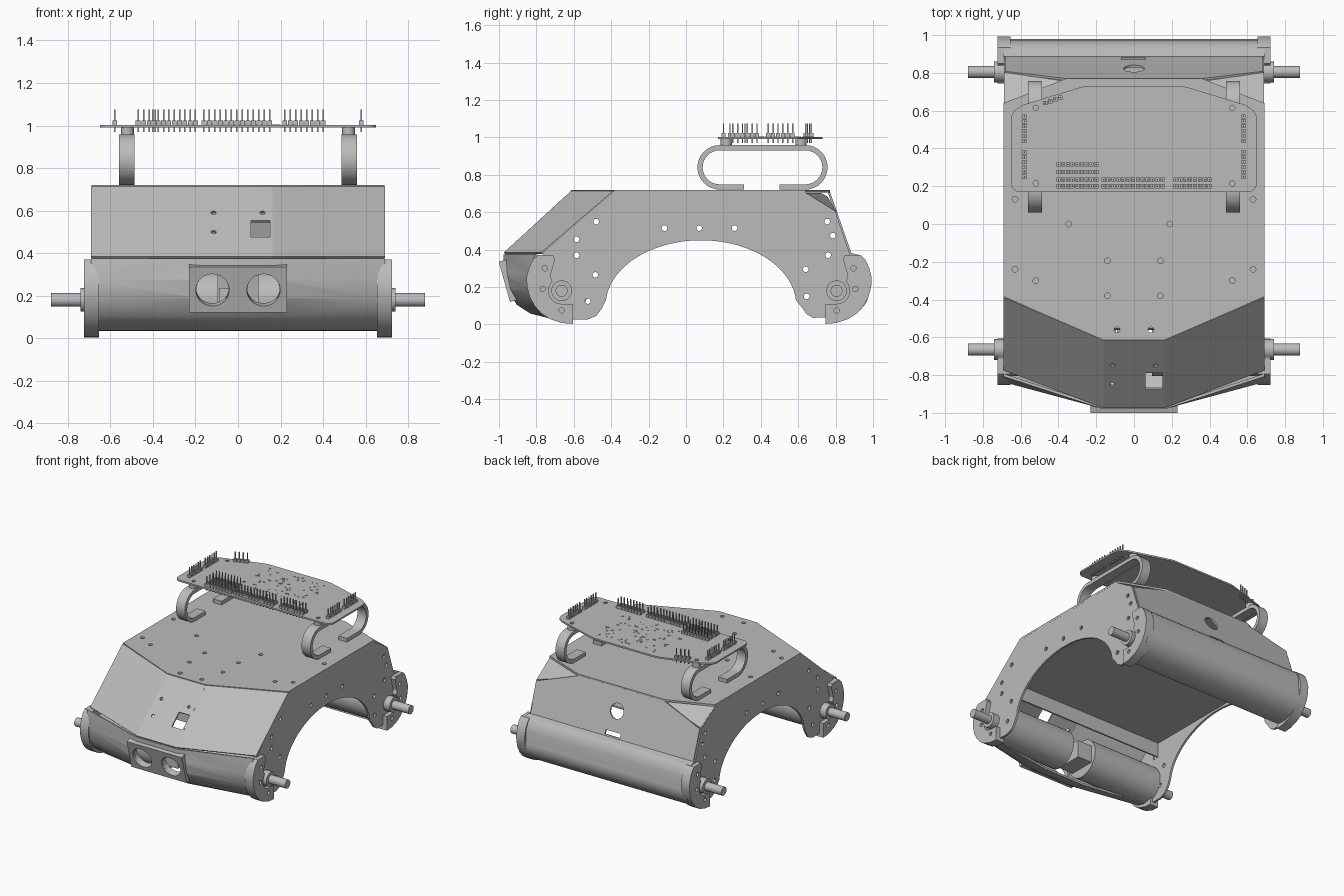
import bpy, bmesh, math, random
from mathutils import Matrix, Vector

cube = bpy.data.objects.get("Cube")
if cube:
    bpy.data.objects.remove(cube, do_unlink=True)

grey = bpy.data.materials.new("plain_grey")
grey.use_nodes = True
grey.diffuse_color = (0.5, 0.5, 0.5, 1)
for node in grey.node_tree.nodes:
    if node.type == 'BSDF_PRINCIPLED':
        node.inputs["Base Color"].default_value = (0.5, 0.5, 0.5, 1)
parts = []


def add(name, mesh, matrix=Matrix()):
    ob = bpy.data.objects.new(name, mesh)
    ob.matrix_world = matrix
    mesh.materials.clear()
    mesh.materials.append(grey)
    bpy.context.scene.collection.objects.link(ob)
    parts.append(ob)
    return ob


def bake(ob):
    bpy.context.view_layer.update()
    dg = bpy.context.evaluated_depsgraph_get()
    return bpy.data.meshes.new_from_object(ob.evaluated_get(dg))


def apply_modifiers(ob):
    mesh = bake(ob)
    ob.modifiers.clear()
    ob.data = mesh


def frame(origin, u, v):
    u, v = Vector(u).normalized(), Vector(v).normalized()
    m = Matrix((u, v, u.cross(v))).transposed().to_4x4()
    m.translation = Vector(origin)
    return m


def arc(cx, cy, rx, a0, a1, n=16, ry=None):
    ry = ry or rx
    return [(cx + rx * math.cos(math.radians(a0 + (a1 - a0) * i / n)),
             cy + ry * math.sin(math.radians(a0 + (a1 - a0) * i / n))) for i in range(n + 1)]


def circle(cx, cy, r, n=20):
    return arc(cx, cy, r, 0, 360, n)[:-1]


def rect(x0, x1, y0, y1):
    return [(x0, y0), (x1, y0), (x1, y1), (x0, y1)]


def plate(name, outline, holes, thick, matrix):
    """Flat sheet with cut-outs, made from a filled curve."""
    cu = bpy.data.curves.new(name, 'CURVE')
    cu.dimensions, cu.fill_mode, cu.extrude = '2D', 'BOTH', thick / 2
    for loop in [outline] + holes:
        sp = cu.splines.new('POLY')
        sp.points.add(len(loop) - 1)
        for p, (x, y) in zip(sp.points, loop):
            p.co = (x, y, 0, 1)
        sp.use_cyclic_u = True
    tmp = bpy.data.objects.new(name + "_curve", cu)
    bpy.context.scene.collection.objects.link(tmp)
    mesh = bake(tmp)
    bpy.data.objects.remove(tmp, do_unlink=True)
    return add(name, mesh, matrix)


def sheet(name, rows, thick):
    """Loft through rows of points, given thickness."""
    bm = bmesh.new()
    grid = [[bm.verts.new(p) for p in row] for row in rows]
    for a, b in zip(grid, grid[1:]):
        for i in range(len(a) - 1):
            bm.faces.new((a[i], a[i + 1], b[i + 1], b[i]))
    bmesh.ops.recalc_face_normals(bm, faces=bm.faces)
    mesh = bpy.data.meshes.new(name)
    bm.to_mesh(mesh)
    bm.free()
    ob = add(name, mesh)
    mod = ob.modifiers.new("thickness", 'SOLIDIFY')
    mod.thickness, mod.offset = thick, 0
    apply_modifiers(ob)
    return ob


def profile(name, pts, x0, x1, thick):
    sheet(name, [[(x, y, z) for y, z in pts] for x in (x0, x1)], thick)


def boxes(name, items):
    bm = bmesh.new()
    for loc, size in items:
        bmesh.ops.create_cube(bm, size=1, matrix=Matrix.Translation(loc) @ Matrix.Diagonal((*size, 1)))
    mesh = bpy.data.meshes.new(name)
    bm.to_mesh(mesh)
    bm.free()
    add(name, mesh)


def rod(name, loc, r, length, axis='X'):
    bm = bmesh.new()
    bmesh.ops.create_cone(bm, cap_ends=True, segments=32, radius1=r, radius2=r, depth=length)
    mesh = bpy.data.meshes.new(name)
    bm.to_mesh(mesh)
    bm.free()
    turn = {'X': Matrix.Rotation(math.pi / 2, 4, 'Y'), 'Y': Matrix.Rotation(math.pi / 2, 4, 'X'), 'Z': Matrix()}
    return add(name, mesh, Matrix.Translation(loc) @ turn[axis])


def mirrored(half):
    return half + [(-x, y) for x, y in reversed(half)]


AXLES = {"front": (-0.665, -1), "rear": (0.805, 1)}
AXLE_Z = 0.18
SIDES = ((1, "left"), (-1, "right"))

# Arched side plates
side = [(-.80, .30), (-.76, .38), (-.40, .705), (.64, .705), (.80, .60), (.875, .38), (.93, .25)]
side += arc(.805, .18, .15, 0, -110, 10) + [(.68, .035), (.645, .055), (.62, .09)]
side += arc(.08, .1, .51, 5, 175, 36, .35) + [(-.45, .085), (-.48, .045), (-.53, .025)]
side += arc(-.665, .18, .15, -90, -180, 8)
bolts = [(-.48, .55), (-.585, .455), (-.585, .37), (-.485, .265), (-.525, .125), (-.115, .515), (.07, .515),
         (.26, .515), (.755, .55), (.785, .475), (.76, .37), (.64, .295), (.645, .15)]
for s, tag in SIDES:
    plate(tag + "_side_plate", side, [circle(y, z, .015) for y, z in bolts], .015,
          frame((s * .682, 0, 0), (0, 1, 0), (0, 0, 1)))

# Top deck
deck_holes = [(s * x, y) for s in (1, -1) for x, y in
              ((.63, .13), (.63, -.24), (.52, -.3), (.14, -.195), (.14, -.38), (.09, -.56))]
deck_holes += [(-.345, 0), (.19, 0)]
plate("top_deck", mirrored([(.16, -.615), (.69, -.385), (.69, .64), (.36, .77)]),
      [circle(x, y, .015) for x, y in deck_holes], .015, frame((0, 0, .712), (1, 0, 0), (0, 1, 0)))

# Inner floor above the arch, with a flange turned down at the front
profile("inner_floor", [(.62, .47), (-.55, .47), (-.555, .36)], -.675, .675, .012)

# Sloping front hood in three facets, and small rear corner flaps
plate("hood_centre", rect(-.162, .162, 0, .488),
      [rect(.06, .15, .135, .25), circle(-.115, .17, .012), circle(-.115, .305, .012), circle(.115, .305, .012)],
      .012, frame((0, -.97, .38), (1, 0, 0), (0, .36, .33)))
for s, tag in SIDES:
    sheet(tag + "_hood_side", [[(s * .16, -.61, .71), (s * .69, -.385, .71)],
                               [(s * .16, -.97, .38), (s * .69, -.77, .38)]], .012)
    sheet(tag + "_rear_flap", [[(s * .685, .64, .70), (s * .37, .72, .70)],
                               [(s * .685, .80, .60), (s * .37, .755, .68)]], .008)

# Rear panel with round opening and slot
plate("rear_panel", mirrored([(.68, 0), (.68, .235), (.36, .35)]),
      [circle(0, .19, .055, 28), rect(-.065, .06, .015, .045)], .012,
      frame((0, .88, .375), (1, 0, 0), (0, -.115, .33)))

# Front bumper shell, bowed forward in the middle, with two round openings
middle = [(-.97, .375), (-.965, .28), (-.945, .19), (-.90, .11), (-.83, .065), (-.74, .042)]
ends = [(-.80, .375), (-.83, .27), (-.822, .18), (-.785, .11), (-.73, .06), (-.66, .042)]
bumper = sheet("front_bumper", [[(x, y, z) for y, z in sec] for x, sec in
                                ((-.69, ends), (-.17, middle), (.17, middle), (.69, ends))], .014)
for s in (1, -1):
    cutter = rod("cutter", (s * .12, -.92, .228), .076, .16, 'Y')
    parts.remove(cutter)
    cut = bumper.modifiers.new("opening", 'BOOLEAN')
    cut.operation, cut.object = 'DIFFERENCE', cutter
    apply_modifiers(bumper)
    bpy.data.objects.remove(cutter, do_unlink=True)

# Rear bumper shell
rear = arc(.805, .18, .168, -110, 15, 18, .14) + [(.967, .29), (.945, .345), (.925, .365), (.885, .375)]
profile("rear_bumper", rear, -.69, .69, .014)

# Sensor mount with two round openings
plate("sensor_mount", rect(-.23, .23, 0, .223), [circle(s * .12, .11, .078, 36) for s in (1, -1)], .05,
      frame((0, -.917, .127), (1, 0, 0), (0, -.06, .215)))
boxes("sensor_block", [((-.03, -.66, .17), (.12, .2, .13))])

# End caps, hubs, axles and motors
cap = [(-.06, .003), (0, .008), (.065, .03), (.11, .06), (.145, .10), (.17, .145), (.185, .20), (.188, .25),
       (.175, .30), (.155, .345), (.13, .37), (.045, .37), (.035, .35), (.06, .26)]
cap += arc(0, .18, .07, 45, -90, 10) + [(-.06, .11)]
for end, (ay, d) in AXLES.items():
    for s, tag in SIDES:
        name = f"{end}_{tag}_"
        plate(name + "end_cap", [(ay + d * y, z) for y, z in cap],
              [circle(ay, .075, .014), circle(ay + d * .09, .30, .014), circle(ay + d * .1, .19, .014)], .07,
              frame((s * .688, 0, 0), (0, 1, 0), (0, 0, 1)))
        rod(name + "hub", (s * .705, ay, AXLE_Z), .055, .07)
        rod(name + "axle", (s * .79, ay, AXLE_Z), .032, .18)
        rod(name + "motor", (s * .385, ay, AXLE_Z), .14, .58)

# Curved straps and spacers that carry the circuit board
strap = [(.31, .735)] + arc(.18, .84, .105, 270, 90, 16) + arc(.638, .84, .105, 90, -90, 16) + [(.50, .735)]
for s, tag in SIDES:
    profile(tag + "_strap", strap, s * .487, s * .56, .028)
    for y, end in ((.215, "front"), (.615, "rear")):
        rod(f"{tag}_{end}_spacer", (s * .52, y, .976), .03, .036, 'Z')

# Circuit board
board = mirrored(arc(.605, .215, .045, -90, 0, 6) + [(.65, .57), (.635, .6), (.59, .63), (.28, .725), (.25, .73)])
plate("circuit_board", board, [circle(s * .52, y, .014) for s in (1, -1) for y in (.215, .615)], .012,
      frame((0, 0, .997), (1, 0, 0), (0, 1, 0)))

# Pin headers
rows = [((-.40, y), (-.20, y)) for y in (.315, .275, .235, .2)]
rows += [((a, y), (b, y)) for a, b in ((-.16, .15), (.22, .40)) for y in (.235, .2)]
rows += [((s * .58, a), (s * .58, a + .13)) for s in (1, -1) for a in (.25, .44)]
rows.append(((-.47, .64), (-.39, .67)))
pins = []
for a, b in rows:
    a, b = Vector(a), Vector(b)
    n = round((b - a).length / .026)
    for i in range(n + 1):
        x, y = a.lerp(b, i / n)
        pins.append(((x, y, 1.023), (.007, .007, .105)))
        pins.append(((x, y, 1.012), (.022, .022, .022)))
boxes("pin_headers", pins)

# Small board components
random.seed(4)
boxes("board_components", [((random.uniform(-.24, .3), random.uniform(.28, .68), 1.003),
                            (random.choice((.006, .012)), random.choice((.006, .01)), .006)) for _ in range(90)])

# Shading
bpy.ops.object.select_all(action='DESELECT')
for ob in parts:
    ob.select_set(True)
bpy.context.view_layer.objects.active = parts[0]
bpy.ops.object.shade_smooth_by_angle(angle=math.radians(28))
